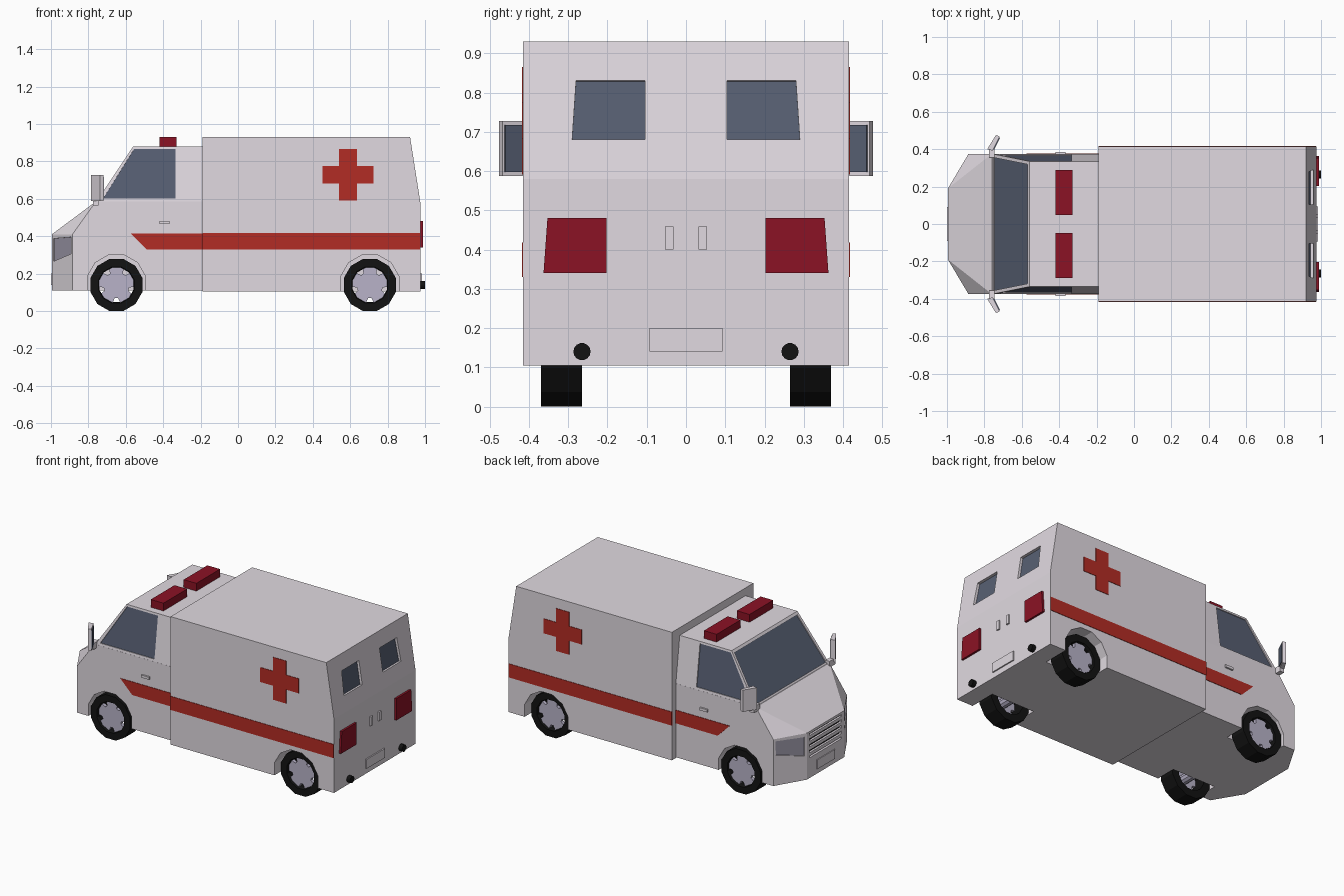
import bpy, bmesh, math
from mathutils import Vector, geometry

if "Cube" in bpy.data.objects:
    bpy.data.objects.remove(bpy.data.objects["Cube"])


def mat(name, r, g, b):
    m = bpy.data.materials.new(name)
    m.diffuse_color = (r, g, b, 1)
    m.use_nodes = True
    m.node_tree.nodes["Principled BSDF"].inputs["Base Color"].default_value = m.diffuse_color
    return m


WHITE = mat("body_white", .75, .70, .75)
RED = mat("stripe_red", .45, .025, .018)
DARKRED = mat("lamp_red", .26, .006, .018)
GLASS = mat("window_glass", .095, .115, .17)
BLACK = mat("rubber_black", .006, .006, .006)
HUB = mat("hub_metal", .48, .45, .58)
LENS = mat("lens", .34, .32, .40)


def finish(name, bm, m):
    bmesh.ops.recalc_face_normals(bm, faces=bm.faces)
    me = bpy.data.meshes.new(name)
    bm.to_mesh(me)
    bm.free()
    me.materials.append(m)
    ob = bpy.data.objects.new(name, me)
    bpy.context.scene.collection.objects.link(ob)
    return ob


def prism(name, pts, vec, m):
    """Polygon swept along a vector."""
    bm = bmesh.new()
    a = [bm.verts.new(p) for p in pts]
    b = [bm.verts.new(Vector(p) + Vector(vec)) for p in pts]
    bm.faces.new(a)
    bm.faces.new(b[::-1])
    n = len(a)
    for i in range(n):
        bm.faces.new((a[i], b[i], b[(i + 1) % n], a[(i + 1) % n]))
    return finish(name, bm, m)


def box(name, x, y, z, m):
    pts = [(x[0], y[0], z[0]), (x[1], y[0], z[0]), (x[1], y[1], z[0]), (x[0], y[1], z[0])]
    return prism(name, pts, (0, 0, z[1] - z[0]), m)


def hull(name, pts, m):
    bm = bmesh.new()
    for x, y, z in pts:
        for s in (1, -1):
            bm.verts.new((x, y * s, z))
    bmesh.ops.convex_hull(bm, input=bm.verts)
    bmesh.ops.dissolve_limit(bm, angle_limit=.01, verts=bm.verts, edges=bm.edges)
    return finish(name, bm, m)


def cut(ob, cutter):
    cutter.hide_render = True
    mod = ob.modifiers.new("cut", 'BOOLEAN')
    mod.object = cutter
    mod.operation = 'DIFFERENCE'
    mod.solver = 'EXACT'
    with bpy.context.temp_override(object=ob, active_object=ob):
        bpy.ops.object.modifier_apply(modifier=mod.name)
    bpy.data.objects.remove(cutter)


def recess(ob, name, pts, depth, m):
    """Sink a pocket into a body face and lay a coloured pane on its floor."""
    pts = [Vector(p) for p in pts]
    mid = sum((v.co for v in ob.data.vertices), Vector()) / len(ob.data.vertices)
    n = geometry.normal(pts)
    if n.dot(pts[0] - mid) < 0:
        n = -n
    cut(ob, prism("cutter", [p + n * .02 for p in pts], -n * (.02 + depth), WHITE))
    prism(name, [p - n * (depth + .004) for p in pts], n * .006, m)


def ring(r, n, x, y, z, turn=0.0):
    return [(x + r * math.cos(turn + math.tau * i / n), y,
             z + r * math.sin(turn + math.tau * i / n)) for i in range(n)]


# main bodies
side = [(-.19, .105), (.975, .105), (.975, .58), (.92, .93), (-.19, .93)]
rear_body = prism("rear_body", [(x, -.415, z) for x, z in side], (0, .83, 0), WHITE)
lower_cab = hull("lower_cab", [(-.995, .19, .11), (-.995, .19, .41), (-.885, .375, .11),
                               (-.885, .375, .41), (-.76, .375, .585),
                               (-.17, .375, .11), (-.17, .375, .585)], WHITE)
upper_cab = hull("upper_cab", [(-.76, .375, .58), (-.17, .375, .58),
                               (-.56, .335, .88), (-.17, .335, .88)], WHITE)

# wheel arches
for s in (1, -1):
    for ob, x in ((lower_cab, -.65), (rear_body, .705)):
        cut(ob, prism("cutter", ring(.16, 12, x, .24 * s, .145, math.radians(15)),
                      (0, .25 * s, 0), WHITE))


# windscreen and cab side windows
def screen(t, edge):
    return -.76 + .2 * t, .375 - .04 * t - edge, .58 + .3 * t


lo, hi = Vector(screen(.05, .018)), Vector(screen(.95, .018))
flip = Vector((1, -1, 1))
recess(upper_cab, "windscreen", [lo, lo * flip, hi * flip, hi], .008, GLASS)
for s in (1, -1):
    outline = [(-.722, .60), (-.555, .867), (-.335, .867), (-.335, .60)]
    recess(upper_cab, "cab_window",
           [(x, s * (.375 - .04 * (z - .58) / .3), z) for x, z in outline], .008, GLASS)

    # rear windows sunk into the sloping back
    outline = [(.105, .68), (.29, .68), (.28, .83), (.105, .83)]
    recess(rear_body, "rear_window",
           [(.975 - .055 * (z - .58) / .35, s * y, z) for y, z in outline], .018, GLASS)

    # headlights in the angled corners
    outline = [(.07, .265), (.92, .305), (.94, .395), (.07, .387)]
    recess(lower_cab, "headlight",
           [(-.995 + .11 * t, s * (.19 + .185 * t), z) for t, z in outline], .008, LENS)

# grille with slats
recess(lower_cab, "grille", [(-.995, -.165, .24), (-.995, .165, .24),
                             (-.995, .165, .395), (-.995, -.165, .395)], .02, BLACK)
for i in range(4):
    z = .25 + i * .037
    box("grille_slat", (-.98, -.993), (-.168, .168), (z, z + .021), WHITE)

# number plates
box("front_plate", (-1, -.99), (-.09, .09), (.14, .2), WHITE)
box("rear_plate", (.97, .983), (-.093, .093), (.14, .2), WHITE)

for s in (1, -1):
    # red stripe and cross
    prism("cab_stripe", [(x, s * .37, z) for x, z in
                         ((-.575, .415), (-.49, .33), (-.18, .33), (-.18, .415))],
          (0, .008 * s, 0), RED)
    box("body_stripe", (-.191, .974), (s * .41, s * .418), (.33, .418), RED)
    a, b = .137, .047
    plus = [(-b, -a), (b, -a), (b, -b), (a, -b), (a, b), (b, b),
            (b, a), (-b, a), (-b, b), (-a, b), (-a, -b), (-b, -b)]
    prism("side_cross", [(.588 + x, s * .41, .728 + z) for x, z in plus], (0, .008 * s, 0), RED)

    # roof beacons and door handles
    box("roof_beacon", (-.42, -.33), (s * .047, s * .288), (.87, .93), DARKRED)
    box("cab_door_handle", (-.42, -.365), (s * .37, s * .386), (.464, .481), WHITE)
    box("rear_door_handle", (.97, .985), (s * .032, s * .053), (.4, .458), WHITE)

    # tail lamps and exhausts
    prism("tail_lamp", [(.97, s * y, z) for y, z in
                        ((.203, .34), (.363, .34), (.353, .48), (.203, .48))],
          (.018, 0, 0), DARKRED)
    prism("exhaust", [(.94, s * .265 + .022 * math.cos(k * math.tau / 14),
                       .14 + .022 * math.sin(k * math.tau / 14)) for k in range(14)],
          (.06, 0, 0), BLACK)

    # wing mirrors
    box("mirror_arm", (-.775, -.745), (s * .355, s * .415), (.565, .605), WHITE)
    plan = [(-.785, .40), (-.738, .476), (-.718, .468), (-.755, .392)]
    prism("mirror_housing", [(x, s * y, .587) for x, y in plan], (0, 0, .14), WHITE)
    prism("mirror_glass", [(-.752, s * .399, .597), (-.721, s * .462, .597),
                           (-.721, s * .462, .717), (-.752, s * .399, .717)],
          (.004, -.002 * s, 0), GLASS)

    # wheels: open tyre ring and five-notch hub
    for x in (-.65, .705):
        bm = bmesh.new()
        turn = math.radians(15)
        loops = [[bm.verts.new(p) for p in ring(r, 12, x, s * y, .139, turn)]
                 for r, y in ((.144, .265), (.144, .37), (.1, .37), (.095, .355), (.095, .265))]
        for k in range(5):
            p, q = loops[k], loops[(k + 1) % 5]
            for i in range(12):
                j = (i + 1) % 12
                bm.faces.new((p[i], p[j], q[j], q[i]))
        finish("tyre", bm, BLACK)
        pts = []
        for i in range(5):
            for deg, r in ((-24, .096), (0, .099), (24, .096), (29, .07), (43, .07)):
                t = math.radians(90 + 72 * i + deg)
                pts.append((x + r * math.cos(t), s * .335, .139 + r * math.sin(t)))
        prism("wheel_hub", pts, (0, .022 * s, 0), HUB)
        prism("axle", ring(.03, 10, x, s * .23, .139), (0, .11 * s, 0), HUB)
